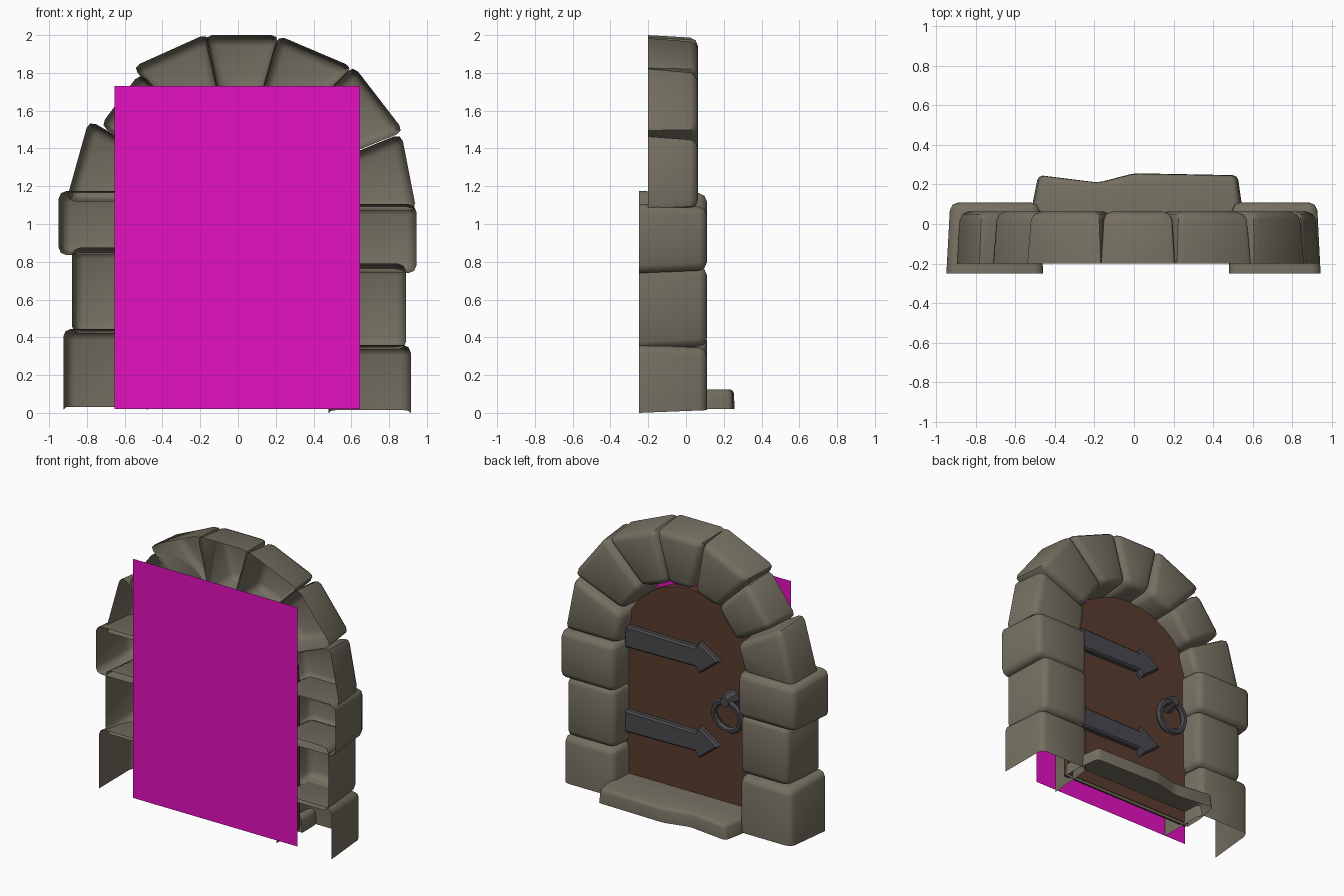
import bpy, bmesh, math
from mathutils import Vector

if "Cube" in bpy.data.objects:
    bpy.data.objects.remove(bpy.data.objects["Cube"])


def mat(name, r, g, b):
    m = bpy.data.materials.new(name)
    lin = [((c / 255 + 0.055) / 1.055) ** 2.4 if c > 10 else c / 255 / 12.92 for c in (r, g, b)]
    m.diffuse_color = (*lin, 1)
    m.use_nodes = True
    m.node_tree.nodes["Principled BSDF"].inputs["Base Color"].default_value = m.diffuse_color
    return m


STONE = mat("grey_brown_stone", 117, 111, 97)
WOOD = mat("brown_wood", 90, 60, 45)
IRON = mat("dark_iron", 74, 74, 79)
PINK = mat("magenta_backing", 228, 16, 192)


def finish(bm, name, material, angle=40):
    """Turn a bmesh into an object with smooth shading below the angle."""
    bmesh.ops.recalc_face_normals(bm, faces=bm.faces)
    me = bpy.data.meshes.new(name)
    bm.to_mesh(me)
    bm.free()
    me.materials.append(material)
    me.shade_smooth()
    me.set_sharp_from_angle(angle=math.radians(angle))
    ob = bpy.data.objects.new(name, me)
    bpy.context.collection.objects.link(ob)
    return ob


def prism(pts, a, b, axis="y", shrink=1.0, back=True, skip=None):
    """Extrude a 2D outline from a (back) to b (front); skip leaves one side open."""
    bm = bmesh.new()
    n = len(pts)
    c = sum((Vector(p) for p in pts), Vector((0, 0))) / n
    put = (lambda p, d: (p[0], d, p[1])) if axis == "y" else (lambda p, d: (p[0], p[1], d))
    lo = [bm.verts.new(put(p, a)) for p in pts]
    hi = [bm.verts.new(put(c + (Vector(p) - c) * shrink, b)) for p in pts]
    bm.faces.new(hi)
    if back:
        bm.faces.new(lo)
    for i in range(n):
        if i != skip:
            j = (i + 1) % n
            bm.faces.new((lo[i], lo[j], hi[j], hi[i]))
    bmesh.ops.recalc_face_normals(bm, faces=bm.faces)
    return bm


def bevel(bm, width, segments, test=lambda e: True):
    edges = [e for e in bm.edges if not e.is_boundary and test(e)]
    bmesh.ops.bevel(bm, geom=edges, offset=width, segments=segments, profile=0.5,
                    affect='EDGES', clamp_overlap=True)


def stone(name, pts, y0, y1, open_bottom=False):
    """Hollow rounded block, open at the back."""
    bm = prism(pts, y0, y1, shrink=0.92, back=False, skip=0 if open_bottom else None)
    bevel(bm, 0.042, 2)
    finish(bm, name, STONE, 50)


# jamb blocks: inner x, outer x, bottom z, top z, back y, front y
jambs = [(0.48, 0.915, 0.0, 0.36, -0.25, 0.11), (0.48, 0.89, 0.335, 0.79, -0.25, 0.11),
         (0.48, 0.945, 0.74, 1.105, -0.25, 0.11), (-0.48, -0.925, 0.015, 0.445, -0.25, 0.11),
         (-0.47, -0.88, 0.42, 0.875, -0.24, 0.09), (-0.46, -0.95, 0.835, 1.175, -0.25, 0.11)]
for i, (xi, xo, z0, z1, y0, y1) in enumerate(jambs):
    stone(f"jamb_stone_{i + 1}", [(xi, z0), (xo, z0), (xo, z1), (xi, z1)], y0, y1, i % 3 == 0)

# arch blocks: outer start, outer end, inner end, inner start
arch = [[(-0.91, 1.12), (-0.79, 1.55), (-0.42, 1.34), (-0.49, 1.12)],
        [(-0.73, 1.52), (-0.52, 1.80), (-0.27, 1.56), (-0.43, 1.34)],
        [(-0.56, 1.83), (-0.16, 2.01), (-0.09, 1.61), (-0.29, 1.54)],
        [(-0.18, 2.0), (0.22, 2.0), (0.11, 1.61), (-0.09, 1.61)],
        [(0.21, 2.0), (0.61, 1.83), (0.31, 1.53), (0.10, 1.61)],
        [(0.61, 1.84), (0.88, 1.49), (0.46, 1.32), (0.30, 1.53)],
        [(0.865, 1.48), (0.945, 1.07), (0.49, 1.07), (0.45, 1.31)]]
for i, pts in enumerate(arch):
    stone(f"arch_stone_{i + 1}", pts, -0.2, 0.063)

# doorstep with uneven front edge, open underneath
step = [(-0.52, -0.06), (0.55, -0.06), (0.55, 0.07), (0.525, 0.247), (0.0, 0.257),
        (-0.18, 0.21), (-0.485, 0.248), (-0.52, 0.07)]
bm = prism(step, 0.02, 0.125, axis="z", shrink=0.98, back=False)
bevel(bm, 0.025, 2, lambda e: sum(v.co.y for v in e.verts) > 0)
finish(bm, "doorstep", STONE, 50)

# round-topped door panel
door = [(-0.53, 0.04), (0.53, 0.04)]
for i in range(17):
    t = math.pi * i / 16
    door.append((0.53 * math.cos(t), 1.08 + 0.49 * math.sin(t)))
finish(prism(door, -0.1, -0.055), "door_panel", WOOD, 30)

# arrow-ended hinge straps
for name, z in (("upper_hinge_strap", 1.115), ("lower_hinge_strap", 0.51)):
    half = [(0.5, 0.078), (-0.06, 0.07), (-0.09, 0.112)]
    pts = half + [(-0.245, 0.01)] + [(x, -h) for x, h in reversed(half)]
    bm = prism([(x, z + h) for x, h in pts], -0.06, -0.015)
    bevel(bm, 0.012, 1, lambda e: all(v.co.y > -0.03 for v in e.verts))
    finish(bm, name, IRON, 30)

# ring handle and its boss
bpy.ops.mesh.primitive_torus_add(major_segments=14, minor_segments=6, major_radius=0.108,
                                 minor_radius=0.023, location=(-0.33, 0.0, 0.775),
                                 rotation=(math.pi / 2 - 0.12, 0, 0))
ring = bpy.context.object
ring.name = "ring_handle"
bpy.ops.mesh.primitive_cone_add(vertices=8, radius1=0.058, radius2=0.035, depth=0.1,
                                location=(-0.33, -0.01, 0.885), rotation=(-math.pi / 2, 0, 0))
boss = bpy.context.object
boss.name = "ring_boss"
for ob in (ring, boss):
    ob.data.materials.append(IRON)
    ob.data.shade_smooth()
    ob.data.set_sharp_from_angle(angle=math.radians(40))

# flat backing sheet behind the doorway
bm = bmesh.new()
bm.faces.new([bm.verts.new((x, -0.25, z)) for x, z in
              ((-0.655, 0.02), (0.645, 0.02), (0.645, 1.73), (-0.655, 1.73))])
finish(bm, "backing_sheet", PINK)
